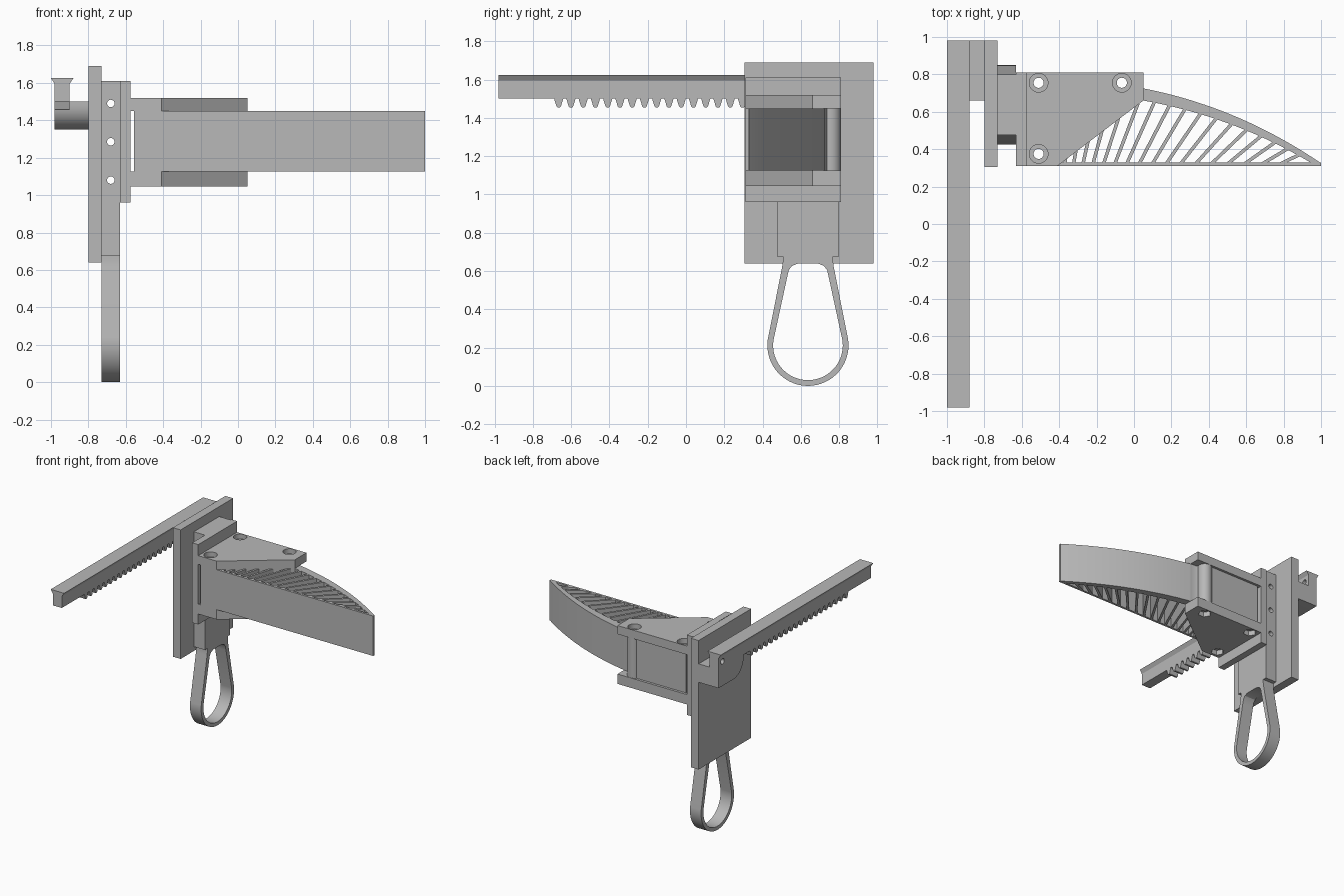
import bpy, bmesh
from math import sin, cos, tan, radians, pi
from mathutils import Vector

cube = bpy.data.objects.get("Cube")
if cube:
    bpy.data.objects.remove(cube, do_unlink=True)

grey = bpy.data.materials.new("plain_grey")
grey.use_nodes = True
grey.diffuse_color = (0.48, 0.48, 0.48, 1)
grey.node_tree.nodes["Principled BSDF"].inputs["Base Color"].default_value = (0.48, 0.48, 0.48, 1)


def prism(name, pts, axis, lo, hi, smooth=False):
    """Extrude a 2D profile along an axis between lo and hi."""
    place = {"x": lambda u, v, w: (w, u, v),
             "y": lambda u, v, w: (u, w, v),
             "z": lambda u, v, w: (u, v, w)}[axis]
    bm = bmesh.new()
    a = [bm.verts.new(place(u, v, lo)) for u, v in pts]
    b = [bm.verts.new(place(u, v, hi)) for u, v in pts]
    bm.faces.new(a)
    bm.faces.new(b)
    for i in range(len(pts)):
        j = (i + 1) % len(pts)
        bm.faces.new((a[i], a[j], b[j], b[i]))
    bmesh.ops.recalc_face_normals(bm, faces=bm.faces)
    mesh = bpy.data.meshes.new(name)
    bm.to_mesh(mesh)
    bm.free()
    mesh.materials.append(grey)
    obj = bpy.data.objects.new(name, mesh)
    bpy.context.collection.objects.link(obj)
    if smooth:
        shade(obj)
    return obj


def select(obj):
    bpy.ops.object.select_all(action="DESELECT")
    obj.select_set(True)
    bpy.context.view_layer.objects.active = obj


def shade(obj):
    select(obj)
    bpy.ops.object.shade_smooth_by_angle(angle=radians(30))


def box(name, x, y, z):
    return prism(name, [(x[0], y[0]), (x[1], y[0]), (x[1], y[1]), (x[0], y[1])], "z", *z)


def circle(u, v, r, n=32, start=0, end=2 * pi, closed=True):
    steps = n if closed else n - 1
    return [(u + r * cos(start + (end - start) * i / steps),
             v + r * sin(start + (end - start) * i / steps)) for i in range(n)]


def cut(target, cutters):
    for c in cutters:
        c.hide_render = True
        mod = target.modifiers.new("cut", "BOOLEAN")
        mod.operation, mod.solver, mod.object = "DIFFERENCE", "EXACT", c
        select(target)
        bpy.ops.object.modifier_apply(modifier=mod.name)


def discard(cutters):
    for c in cutters:
        bpy.data.objects.remove(c, do_unlink=True)


def bezier(p, q, r, n=24):
    p, q, r = Vector(p), Vector(q), Vector(r)
    return [tuple(p * (1 - t) ** 2 + q * 2 * t * (1 - t) + r * t * t)
            for t in (i / n for i in range(n + 1))]


# Backing plate
box("backing_plate", (-0.8, -0.73), (0.305, 0.98), (0.64, 1.69))

# Toothed rack with flared head
pitch, low, root = 0.064, 1.455, 1.5
profile = [(-0.98, 1.595), (-0.98, root)]
for i in range(20):
    y = -0.665 + i * pitch
    profile += [(y - 0.024, root), (y - 0.012, low + 0.006), (y - 0.007, low),
                (y + 0.007, low), (y + 0.012, low + 0.006), (y + 0.024, root)]
profile += [(0.98, root), (0.98, 1.595)]
rack = prism("rack_teeth_bar", profile, "x", -0.98, -0.9)
pin = prism("pin_cutter", circle(0.93, 1.55, 0.022), "x", -1.1, -0.85)
cut(rack, [pin])
discard([pin])
prism("rack_head", [(-0.98, 1.595), (-0.9, 1.595), (-0.88, 1.625), (-1, 1.625)], "y", -0.98, 0.98)

# Bracket joining rack and plate, rounded underneath at the front
prism("rack_bracket", [(0.98, 1.35), (0.98, 1.5), (0.66, 1.5)]
      + circle(0.79, 1.48, 0.13, 12, pi, 1.5 * pi, False), "x", -0.98, -0.8, True)

# Slider block with three cross holes
slider = box("slider_block", (-0.73, -0.63), (0.475, 0.8), (0.675, 1.61))
holes = [prism("slider_cutter", circle(-0.68, z, 0.02, 20), "y", 0.2, 1) for z in (1.08, 1.285, 1.49)]
cut(slider, holes)
discard(holes)
shade(slider)

# Teardrop pull loop
mid = 0.637


def teardrop(r, neck):
    arc = circle(mid, 0.212, r, 40, radians(8), radians(-188), False)
    return arc + [(mid - w, z) for w, z in neck] + [(mid + w, z) for w, z in reversed(neck)]


loop = prism("pull_loop", teardrop(0.212, [(0.135, 0.62), (0.131, 0.65), (0.131, 0.69)]), "x", -0.73, -0.63)
inner = prism("loop_cutter", teardrop(0.182, [(0.108, 0.57), (0.1, 0.605), (0.083, 0.627), (0.055, 0.638)]),
              "x", -0.8, -0.5)
cut(loop, [inner])
discard([inner])
shade(loop)

# Mounting flange
box("mounting_flange", (-0.63, -0.575), (0.31, 0.81), (0.96, 1.61))

# Clamp plates, wing root and post, drilled for three bolts
outline = [(-0.575, 0.31), (-0.41, 0.31), (0.05, 0.66), (0.05, 0.81), (-0.575, 0.81)]
top_plate = prism("top_clamp_plate", outline, "z", 1.45, 1.52)
bottom_plate = prism("bottom_clamp_plate", outline, "z", 1.045, 1.125)
wing_root = prism("wing_root", [(-0.555, 0.31), (-0.41, 0.31), (0.05, 0.66), (0.05, 0.725), (0.0, 0.728),
                                (-0.03, 0.745), (-0.1, 0.79), (-0.555, 0.79)], "z", 1.125, 1.45)
post = prism("wing_post", circle(-0.065, 0.755, 0.054), "z", 1.125, 1.45)
bolts = [(-0.51, 0.755), (-0.065, 0.755), (-0.51, 0.375)]
drills = [prism("drill_cutter", circle(x, y, 0.027), "z", 0.9, 1.7) for x, y in bolts]
bores = [prism("bore_cutter", circle(x, y, 0.05), "z", 1.48, 1.7) for x, y in bolts]
hexes = [prism("hex_cutter", circle(x, y, 0.05, 6), "z", 0.9, 1.085) for x, y in bolts]
cut(top_plate, drills + bores)
cut(bottom_plate, drills + hexes)
cut(wing_root, drills)
cut(post, drills[1:2])
discard(drills + bores + hexes)
for part in (top_plate, bottom_plate, wing_root, post):
    shade(part)

# Wing skins
box("wing_front_skin", (-0.42, 1), (0.31, 0.328), (1.125, 1.45))
outer_curve = bezier((0.05, 0.725), (0.555, 0.627), (1, 0.325))
inner_curve = bezier((0.05, 0.66), (0.53, 0.575), (0.95, 0.325))
prism("wing_curved_skin", outer_curve + [(1, 0.312), (0.95, 0.312)] + inner_curve[::-1],
      "z", 1.125, 1.45, True)


# Fan of slanted ribs between the skins
def roof(x):
    if x < 0.05:
        return 0.31 + (x + 0.41) * 0.76
    return min(inner_curve, key=lambda p: abs(p[0] - x))[1]


for i in range(17):
    f = i / 16
    x0 = -0.37 + 0.72 * f + 0.43 * f * f
    angle = radians(82 - 56 * (x0 + 0.37) / 1.15)
    d = Vector((cos(angle), sin(angle)))
    side = Vector((-d.y, d.x)) * 0.009
    start = Vector((x0, 0.32))
    reach = 0.02
    while reach < 0.6 and (start + d * reach).y < roof((start + d * reach).x):
        reach += 0.005
    end = start + d * (reach + 0.008)
    prism("wing_rib", [tuple(p) for p in (start - side, end - side, end + side, start + side)],
          "z", 1.125, 1.45)
